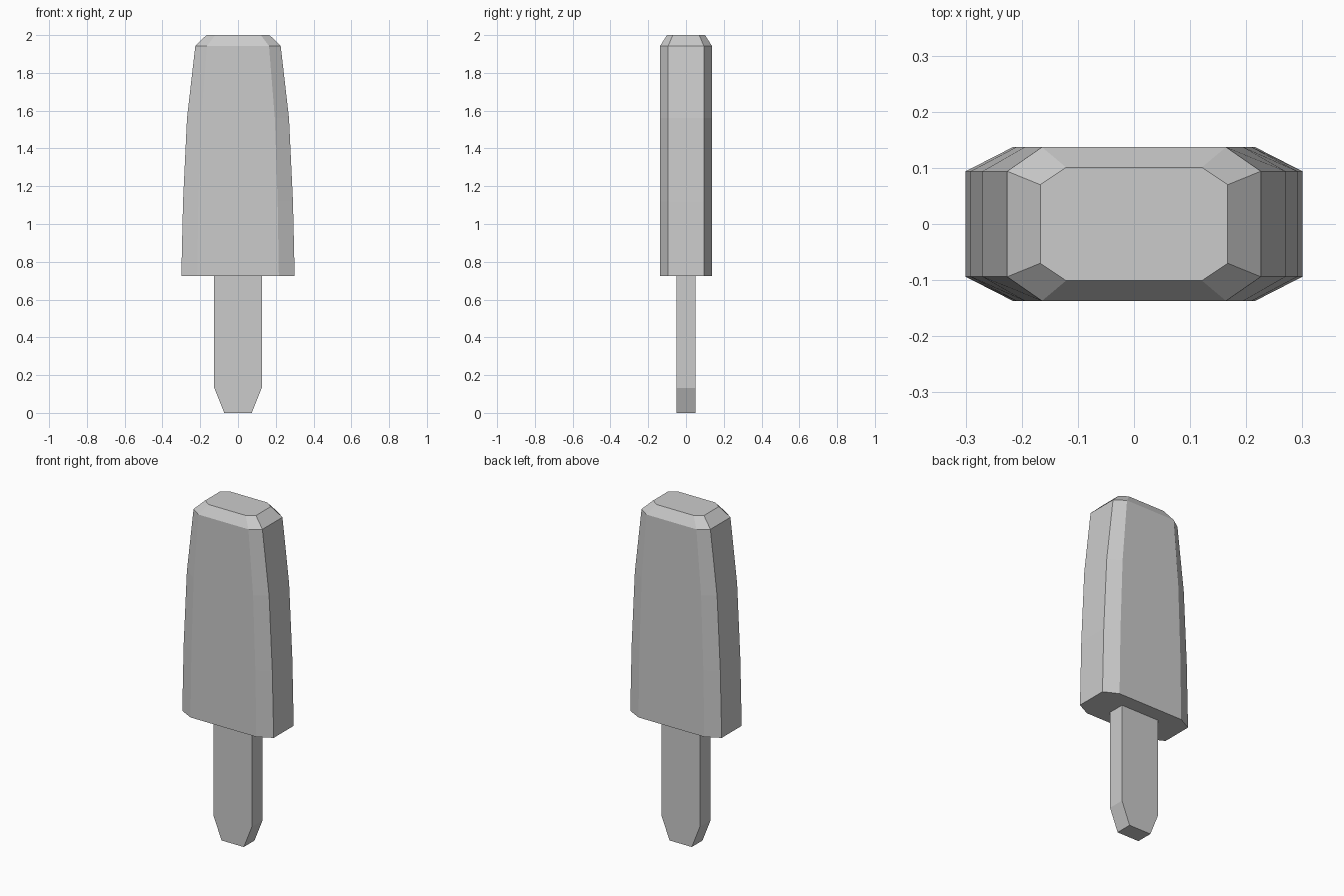
import bpy, bmesh

cube = bpy.data.objects.get("Cube")
if cube:
    bpy.data.objects.remove(cube, do_unlink=True)

grey = bpy.data.materials.new("light_grey")
grey.use_nodes = True
colour = (0.6, 0.6, 0.6, 1)
grey.diffuse_color = colour
grey.node_tree.nodes["Principled BSDF"].inputs["Base Color"].default_value = colour


def octagon(x, y, flat_x, flat_y):
    """Rectangle outline with cut corners, counter-clockwise."""
    return [(x, -flat_y), (x, flat_y), (flat_x, y), (-flat_x, y),
            (-x, flat_y), (-x, -flat_y), (-flat_x, -y), (flat_x, -y)]


def rectangle(x, y):
    return [(x, -y), (x, y), (-x, y), (-x, -y)]


def loft(name, rings):
    """Join (height, outline) rings, bottom to top, into a closed solid."""
    bm = bmesh.new()
    loops = [[bm.verts.new((x, y, z)) for x, y in outline] for z, outline in rings]
    for low, high in zip(loops, loops[1:]):
        for i in range(len(low)):
            j = (i + 1) % len(low)
            bm.faces.new((low[i], low[j], high[j], high[i]))
    bm.faces.new(loops[0][::-1])
    bm.faces.new(loops[-1])
    mesh = bpy.data.meshes.new(name)
    bm.to_mesh(mesh)
    bm.free()
    mesh.materials.append(grey)
    obj = bpy.data.objects.new(name, mesh)
    bpy.context.collection.objects.link(obj)
    return obj


# Frozen bar: tapering sides and a bevelled top
loft("ice_bar", [
    (0.725, octagon(0.30, 0.137, 0.216, 0.094)),
    (1.12, octagon(0.291, 0.137, 0.21, 0.094)),
    (1.56, octagon(0.27, 0.137, 0.195, 0.094)),
    (1.943, octagon(0.226, 0.137, 0.164, 0.094)),
    (2.0, octagon(0.167, 0.101, 0.121, 0.07)),
])

# Flat stick with a narrowed lower end
loft("stick", [
    (0, rectangle(0.073, 0.05)),
    (0.133, rectangle(0.126, 0.05)),
    (0.73, rectangle(0.126, 0.05)),
])
